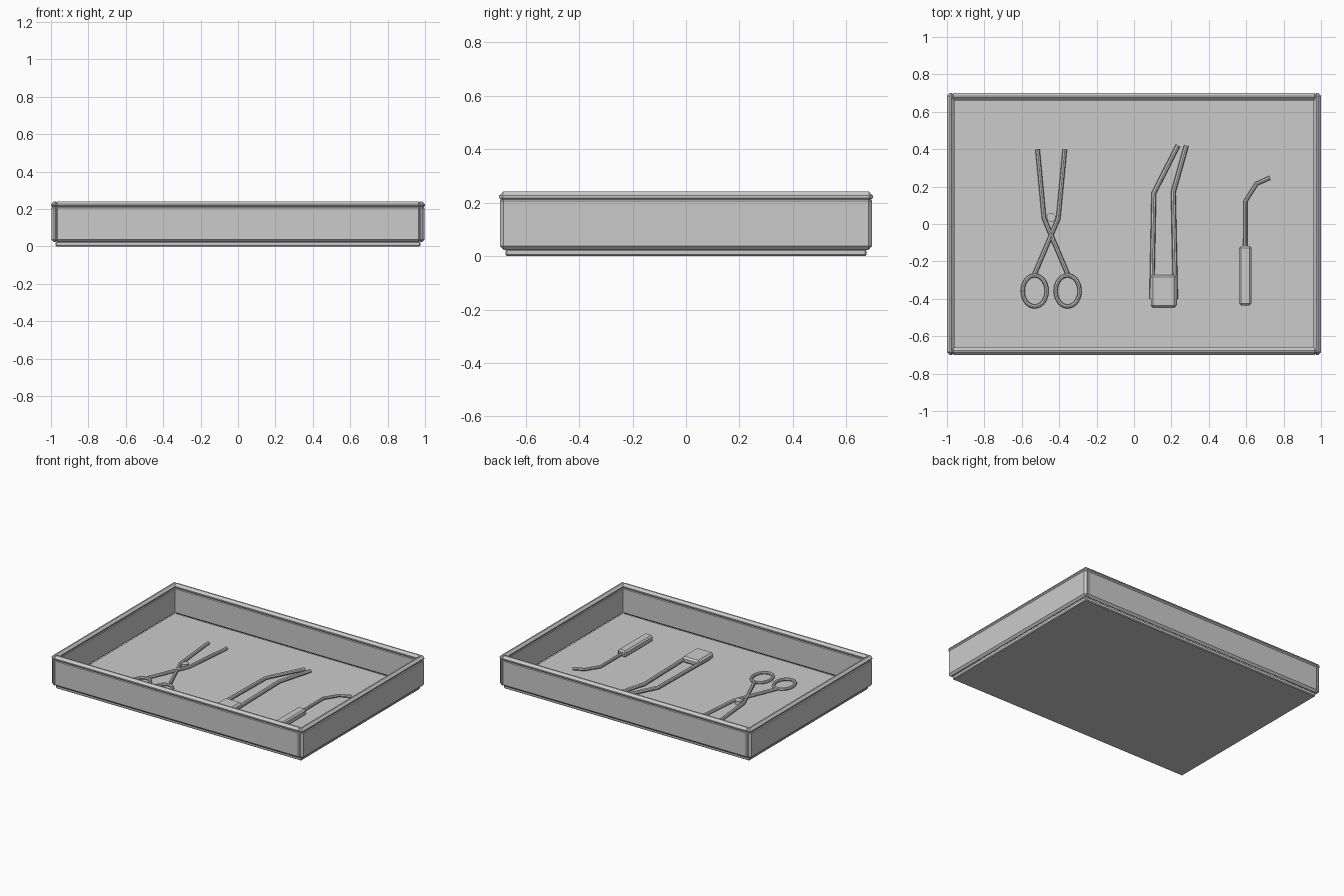
import bpy, math

if "Cube" in bpy.data.objects:
    bpy.data.objects.remove(bpy.data.objects["Cube"])


def box(name, x, y, z, bevel):
    """Chamfered box from (min, max) ranges."""
    bpy.ops.mesh.primitive_cube_add(
        size=1, location=[(r[0] + r[1]) / 2 for r in (x, y, z)])
    ob = bpy.context.object
    ob.name = name
    ob.scale = [r[1] - r[0] for r in (x, y, z)]
    bpy.ops.object.transform_apply(location=False, rotation=False, scale=True)
    mod = ob.modifiers.new("chamfer", 'BEVEL')
    mod.width = bevel
    mod.segments = 1
    return ob


def rod(name, points, z, radius, closed=False):
    """Eight-sided rod following a flat path."""
    cu = bpy.data.curves.new(name, 'CURVE')
    cu.dimensions = '3D'
    cu.bevel_depth = radius
    cu.bevel_resolution = 2
    cu.use_fill_caps = True
    sp = cu.splines.new('POLY')
    sp.points.add(len(points) - 1)
    for p, (x, y) in zip(sp.points, points):
        p.co = (x, y, z, 1)
    sp.use_cyclic_u = closed
    sp.use_smooth = False
    ob = bpy.data.objects.new(name, cu)
    bpy.context.collection.objects.link(ob)
    return ob


# Tray floor
box("tray_floor", (-0.975, 0.975), (-0.675, 0.675), (0, 0.026), 0.005)

# Tray walls and the rolled rim above them
for s, side in ((-1, "front"), (1, "back")):
    box(side + "_wall", (-0.98, 0.98), sorted((s * 0.663, s * 0.697)),
        (0.023, 0.22), 0.014)
    box(side + "_rim", (-0.98, 0.98), sorted((s * 0.66, s * 0.7)),
        (0.203, 0.241), 0.015)
for s, side in ((-1, "left"), (1, "right")):
    box(side + "_wall", sorted((s * 0.963, s * 0.998)), (-0.697, 0.697),
        (0.023, 0.22), 0.014)
    box(side + "_rim", sorted((s * 0.96, s * 1.0)), (-0.7, 0.7),
        (0.203, 0.241), 0.015)

# Scissors: two mirrored arms, finger rings and pivot
CX = -0.443
for s, side in ((-1, "left"), (1, "right")):
    arm = [(-0.087, -0.265), (0.038, 0.03), (0.073, 0.4)]
    rod("scissor_arm_" + side, [(CX + s * x, y) for x, y in arm], 0.038, 0.012)
    ring = [(CX + s * 0.088 + 0.064 * math.cos(a), -0.358 + 0.083 * math.sin(a))
            for a in (i * math.tau / 28 for i in range(28))]
    rod("scissor_ring_" + side, ring, 0.038, 0.011, True)
bpy.ops.mesh.primitive_cylinder_add(vertices=20, radius=0.024, depth=0.028,
                                    location=(CX, 0.035, 0.038))
bpy.context.object.name = "scissor_pivot"

# Forceps: two bent arms joined by a block
rod("forceps_arm_left", [(0.095, -0.4), (0.106, 0.165), (0.235, 0.42)], 0.043, 0.013)
rod("forceps_arm_right", [(0.222, -0.4), (0.21, 0.17), (0.28, 0.42)], 0.043, 0.013)
box("forceps_block", (0.09, 0.226), (-0.447, -0.272), (0.024, 0.068), 0.012)

# Probe: handle and hooked tip
box("probe_handle", (0.562, 0.628), (-0.435, -0.118), (0.024, 0.07), 0.01)
rod("probe_tip", [(0.595, -0.14), (0.595, 0.12), (0.655, 0.215), (0.727, 0.247)],
    0.045, 0.011)
